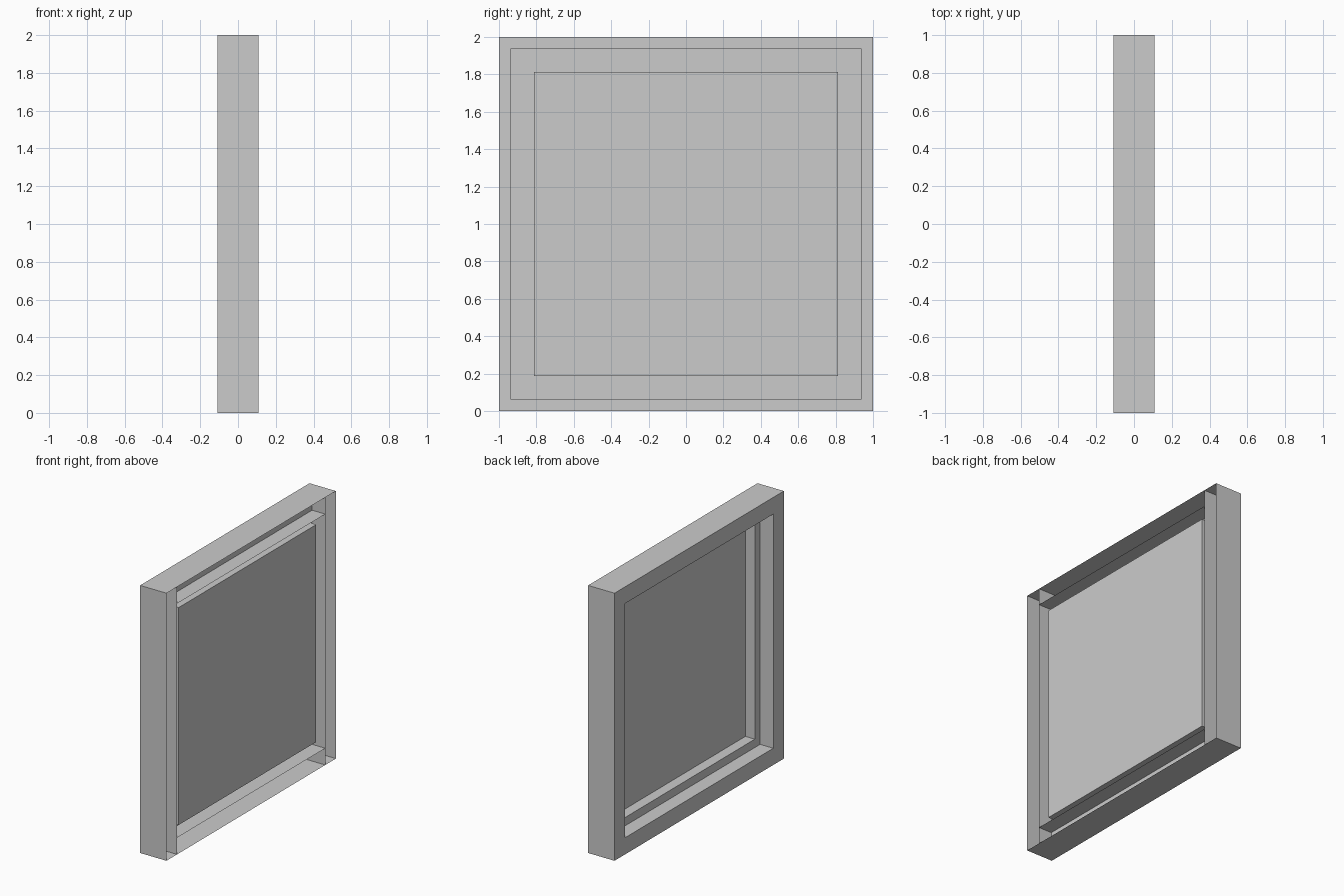
import bpy, bmesh

if "Cube" in bpy.data.objects:
    bpy.data.objects.remove(bpy.data.objects["Cube"])

DEPTH = 0.109      # half thickness of the frame
OUT = 1.0          # outer half size
INN = 0.875        # half size of the frame opening
LIP = 0.9375       # half size of the panel flange
PAN = 0.8125       # half size of the raised panel
FLANGE_X, PANEL_X = 0.0, 0.078


def square(x, hy, hz=None):
    """Corners of a rectangle in the YZ plane, centred on z = 1."""
    hz = hy if hz is None else hz
    return [(x, -hy, 1 - hz), (x, hy, 1 - hz), (x, hy, 1 + hz), (x, -hy, 1 + hz)]


def bridge(bm, a, b, sides=range(4)):
    """Join two loops of four corners with quads."""
    for i in sides:
        j = (i + 1) % 4
        bm.faces.new([bm.verts.new(p) for p in (a[i], a[j], b[j], b[i])])


def finish(bm, name):
    bmesh.ops.remove_doubles(bm, verts=bm.verts, dist=1e-5)
    bmesh.ops.recalc_face_normals(bm, faces=bm.faces)
    mesh = bpy.data.meshes.new(name)
    bm.to_mesh(mesh)
    bm.free()
    ob = bpy.data.objects.new(name, mesh)
    bpy.context.collection.objects.link(ob)
    return ob


# Outer frame: hollow channel, open towards +x
bm = bmesh.new()
bridge(bm, square(DEPTH, OUT), square(-DEPTH, OUT))        # outer walls
bridge(bm, square(-DEPTH, OUT), square(-DEPTH, INN))       # closed face
bridge(bm, square(-DEPTH, INN), square(DEPTH, INN))        # inner walls
finish(bm, "outer_frame")

# Ends of the posts: inner walls run the full height past the rails
bm = bmesh.new()
for y in (-INN, INN):
    for z0, z1 in ((0, 1 - INN), (1 + INN, 2)):
        bm.faces.new([bm.verts.new(p) for p in (
            (-DEPTH, y, z0), (DEPTH, y, z0), (DEPTH, y, z1), (-DEPTH, y, z1))])
finish(bm, "post_ends")

# Tray-shaped panel: flange, side walls and flat pane
bm = bmesh.new()
bridge(bm, square(FLANGE_X, LIP), square(FLANGE_X, PAN))
bridge(bm, square(FLANGE_X, PAN), square(PANEL_X, PAN))
bm.faces.new([bm.verts.new(p) for p in square(PANEL_X, PAN)])
finish(bm, "panel")
